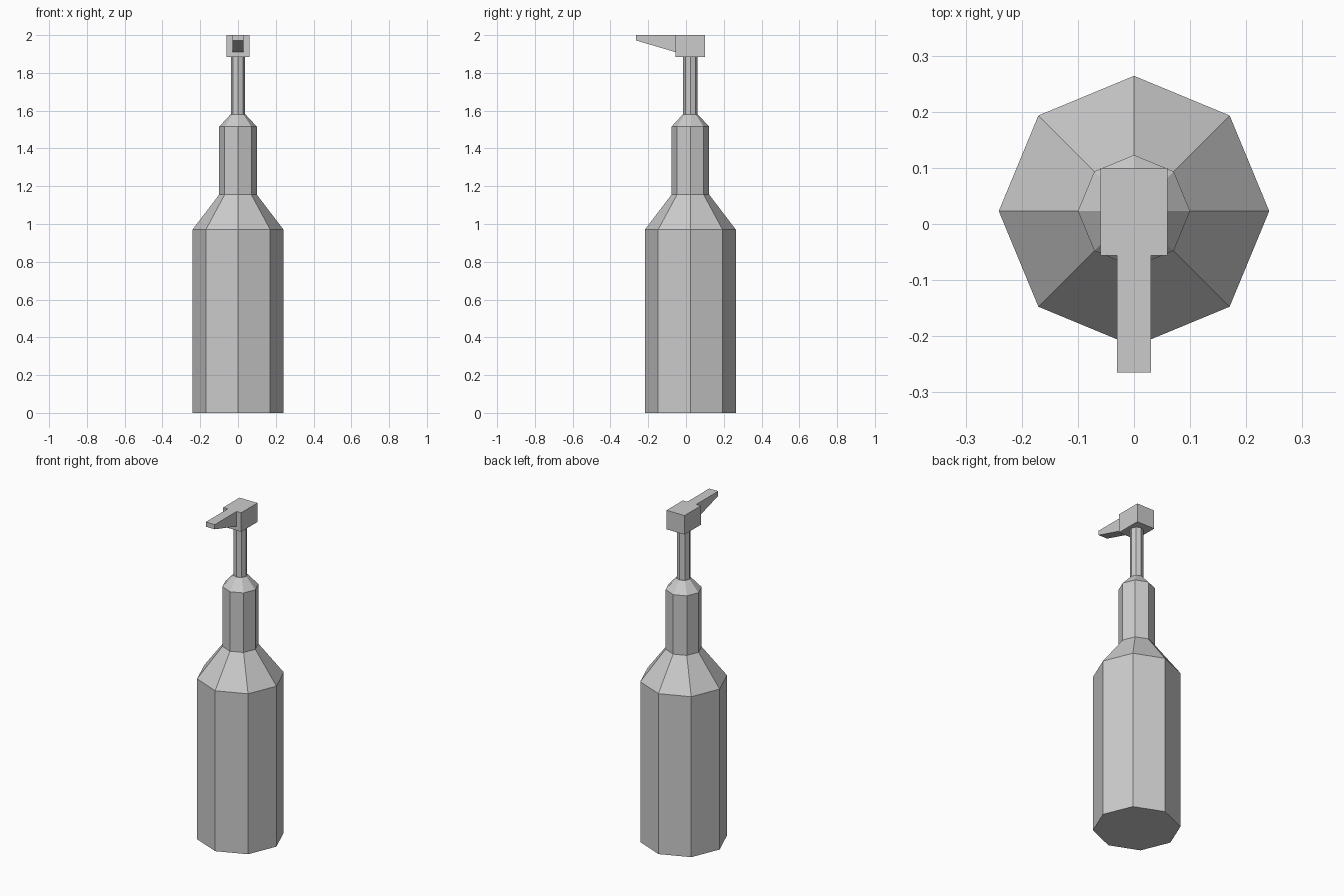
import bpy
import bmesh
from math import cos, sin, pi

cube = bpy.data.objects.get("Cube")
if cube:
    bpy.data.objects.remove(cube, do_unlink=True)

grey = bpy.data.materials.new("light_grey")
grey.use_nodes = True
grey.diffuse_color = (0.6, 0.6, 0.6, 1)
grey.node_tree.nodes["Principled BSDF"].inputs["Base Color"].default_value = (0.6, 0.6, 0.6, 1)

SIDES = 8
AXIS_Y = 0.023


def finish(name, bm):
    bmesh.ops.recalc_face_normals(bm, faces=bm.faces)
    mesh = bpy.data.meshes.new(name)
    bm.to_mesh(mesh)
    bm.free()
    mesh.materials.append(grey)
    obj = bpy.data.objects.new(name, mesh)
    bpy.context.collection.objects.link(obj)
    return obj


def turned(name, profile):
    """Closed octagonal solid from (radius, height) pairs."""
    bm = bmesh.new()
    rings = [[bm.verts.new((r * cos(2 * pi * i / SIDES),
                            AXIS_Y + r * sin(2 * pi * i / SIDES), z))
              for i in range(SIDES)] for r, z in profile]
    for low, high in zip(rings, rings[1:]):
        for i in range(SIDES):
            j = (i + 1) % SIDES
            bm.faces.new((low[i], low[j], high[j], high[i]))
    bm.faces.new(rings[0])
    bm.faces.new(rings[-1])
    return finish(name, bm)


def extruded(name, outline, half_width):
    """Side outline of (y, z) points, extruded across x."""
    bm = bmesh.new()
    face = bm.faces.new([bm.verts.new((-half_width, y, z)) for y, z in outline])
    new = bmesh.ops.extrude_face_region(bm, geom=[face])["geom"]
    verts = [v for v in new if isinstance(v, bmesh.types.BMVert)]
    bmesh.ops.translate(bm, verts=verts, vec=(2 * half_width, 0, 0))
    return finish(name, bm)


# Body, shoulder, collar and collar bevel
turned("bottle", [(0.241, 0), (0.241, 0.97), (0.1, 1.155), (0.1, 1.515), (0.04, 1.58)])
# Pump stem
turned("pump_stem", [(0.038, 1.57), (0.038, 1.885)])
# Pump head and tapered spout
extruded("pump_head", [(-0.056, 1.885), (0.1, 1.885), (0.1, 2), (-0.056, 2)], 0.06)
extruded("spout", [(-0.056, 1.91), (-0.056, 2), (-0.265, 2), (-0.265, 1.972)], 0.03)
